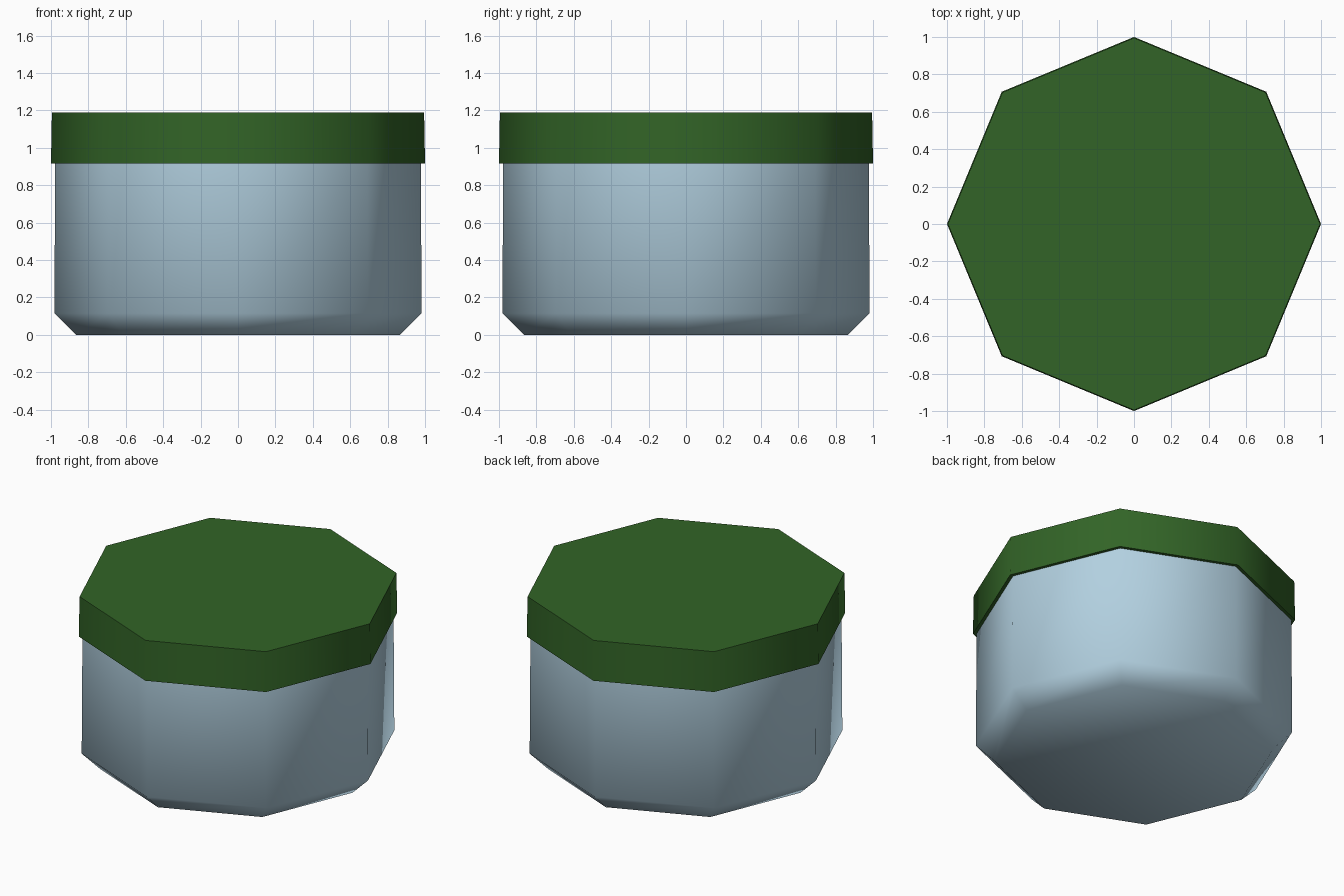
import bpy, bmesh, math

if "Cube" in bpy.data.objects:
    bpy.data.objects.remove(bpy.data.objects["Cube"])

SIDES = 8


def material(name, rgb):
    m = bpy.data.materials.new(name)
    m.diffuse_color = (*rgb, 1)
    m.use_nodes = True
    m.node_tree.nodes["Principled BSDF"].inputs["Base Color"].default_value = m.diffuse_color
    return m


def octagonal(name, profile, mat):
    """Closed solid from stacked octagon rings given as (radius, z), bottom to top."""
    bm = bmesh.new()
    rings = [[bm.verts.new((r * math.cos(2 * math.pi * i / SIDES),
                            r * math.sin(2 * math.pi * i / SIDES), z))
              for i in range(SIDES)] for r, z in profile]
    for a, b in zip(rings, rings[1:]):
        for i in range(SIDES):
            j = (i + 1) % SIDES
            bm.faces.new((a[i], a[j], b[j], b[i]))
    bm.faces.new(rings[0][::-1])
    bm.faces.new(rings[-1])
    bmesh.ops.recalc_face_normals(bm, faces=bm.faces)
    me = bpy.data.meshes.new(name)
    bm.to_mesh(me)
    bm.free()
    me.materials.append(mat)
    ob = bpy.data.objects.new(name, me)
    bpy.context.collection.objects.link(ob)
    # soft shading round the sides, crisp 90 degree rims
    bpy.ops.object.select_all(action='DESELECT')
    ob.select_set(True)
    bpy.context.view_layer.objects.active = ob
    bpy.ops.object.shade_smooth_by_angle(angle=math.radians(60))
    return ob


glass = material("pale_blue", (0.445, 0.631, 0.745))
green = material("dark_green", (0.032, 0.127, 0.020))

# jar body with chamfered base, reaching up inside the lid
octagonal("jar_body", [(0.865, 0), (0.982, 0.115), (0.977, 0.93)], glass)
# slightly tapered lid
octagonal("jar_lid", [(1.0, 0.915), (0.995, 1.188)], green)
